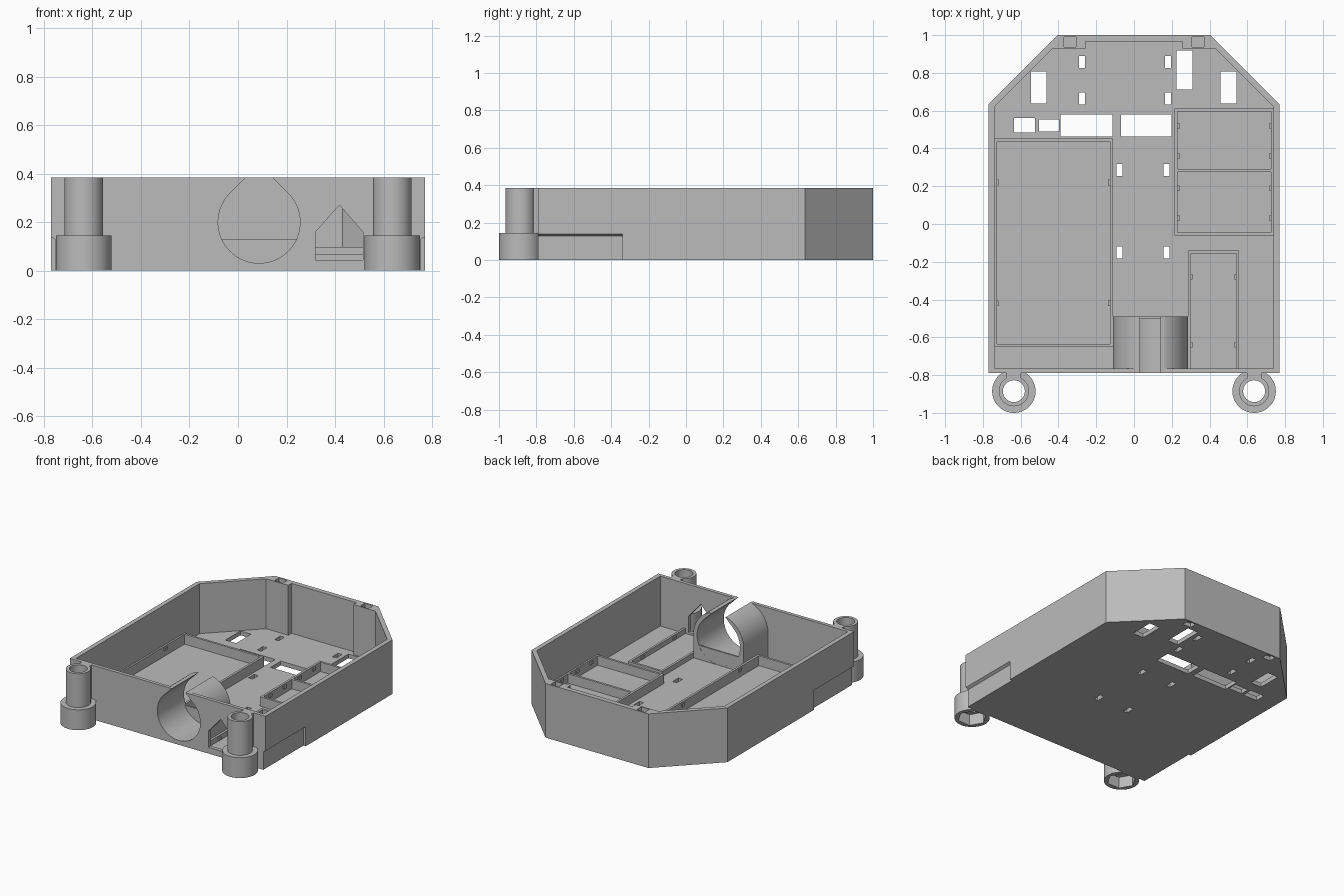
import bpy, bmesh, math

cube = bpy.data.objects.get("Cube")
if cube:
    bpy.data.objects.remove(cube, do_unlink=True)

grey = bpy.data.materials.new("plain_grey")
grey.use_nodes = True
COLOR = (0.5, 0.5, 0.5, 1)
grey.diffuse_color = COLOR
grey.node_tree.nodes["Principled BSDF"].inputs["Base Color"].default_value = COLOR

TOP, FLOOR = 0.385, 0.03


def prism(name, pts, lo, hi, axis="z"):
    """Extrude a 2D outline along z (points x, y) or along y (points x, z)."""
    place = (lambda a, b, h: (a, b, h)) if axis == "z" else (lambda a, b, h: (a, h, b))
    bm = bmesh.new()
    low = [bm.verts.new(place(a, b, lo)) for a, b in pts]
    high = [bm.verts.new(place(a, b, hi)) for a, b in pts]
    n = len(pts)
    bm.faces.new(low)
    bm.faces.new(high)
    for i in range(n):
        j = (i + 1) % n
        bm.faces.new((low[i], low[j], high[j], high[i]))
    bmesh.ops.recalc_face_normals(bm, faces=bm.faces)
    mesh = bpy.data.meshes.new(name)
    bm.to_mesh(mesh)
    bm.free()
    mesh.materials.append(grey)
    obj = bpy.data.objects.new(name, mesh)
    bpy.context.collection.objects.link(obj)
    return obj


def box(name, x0, x1, y0, y1, z0, z1):
    return prism(name, [(x0, y0), (x1, y0), (x1, y1), (x0, y1)], z0, z1)


def ring(cx, cy, r, n, start=0.0, sweep=2 * math.pi, closed=True):
    """Points on a circle or an arc."""
    steps = n if closed else n - 1
    return [(cx + r * math.cos(start + sweep * i / steps),
             cy + r * math.sin(start + sweep * i / steps)) for i in range(n)]


def combine(obj, tools, operation="DIFFERENCE"):
    """Apply a boolean with each tool, then delete the tools."""
    bpy.context.view_layer.objects.active = obj
    for tool in tools:
        tool.hide_render = True
        mod = obj.modifiers.new("boolean", "BOOLEAN")
        mod.operation = operation
        mod.solver = "EXACT"
        mod.object = tool
        bpy.ops.object.modifier_apply(modifier=mod.name)
        bpy.data.objects.remove(tool, do_unlink=True)


def smooth(obj):
    bpy.ops.object.select_all(action="DESELECT")
    obj.select_set(True)
    bpy.context.view_layer.objects.active = obj
    bpy.ops.object.shade_smooth_by_angle(angle=math.radians(30))


def mirrored(half):
    return half + [(-x, y) for x, y in reversed(half)]


# Tray shell with two thick pads at the back corners
shell = prism("tray_shell", mirrored([(0.77, -0.79), (0.77, 0.635), (0.405, 1.0)]), 0, TOP)
cavity = prism("cavity", mirrored([(0.738, -0.765), (0.738, 0.622), (0.43, 0.93),
                                   (0.256, 0.93), (0.256, 0.966)]), FLOOR, 1)
cutters = [cavity]

# Floor windows: x range, y range
for x0, x1, y0, y1 in [(-0.546, -0.462, 0.638, 0.807), (0.457, 0.543, 0.638, 0.807),
                       (0.225, 0.31, 0.712, 0.918), (-0.636, -0.525, 0.485, 0.56),
                       (-0.504, -0.398, 0.49, 0.554), (-0.388, -0.113, 0.464, 0.58),
                       (-0.07, 0.198, 0.464, 0.58)]:
    cutters.append(box("window", x0, x1, y0, y1, -0.1, 0.1))

# Small strap slots in pairs
for xa, xb, y in [(-0.275, 0.18, 0.858), (-0.275, 0.18, 0.665),
                  (-0.077, 0.172, 0.285), (-0.077, 0.172, -0.15)]:
    for x in (xa, xb):
        cutters.append(box("slot", x - 0.016, x + 0.016, y - 0.032, y + 0.032, -0.1, 0.1))

# Square pockets in the back pads, and recesses low on both sides
for s in (-1, 1):
    x = s * 0.338
    for z0, z1 in ((TOP - 0.05, 1), (-1, FLOOR)):
        cutters.append(box("pocket", x - 0.032, x + 0.032, 0.938, 0.99, z0, z1))
    wedge = [(s * a, b) for a, b in [(0.752, -0.1), (0.9, -0.1), (0.9, 0.22), (0.752, 0.128)]]
    cutters.append(prism("side_recess", wedge, -1, -0.34, "y"))

# House-shaped port in the front wall
cutters.append(prism("port", [(0.32, 0.045), (0.515, 0.045), (0.515, 0.16),
                              (0.418, 0.27), (0.32, 0.16)], -0.9, -0.7, "y"))

# Teardrop tunnel
CX, CZ, R_IN, R_OUT = 0.087, 0.2, 0.169, 0.198
tear = ring(CX, CZ, R_IN, 49, math.radians(135), math.radians(270), closed=False)
tear.append((CX, CZ + R_IN * math.sqrt(2)))
cutters.append(prism("bore", tear, -0.9, -0.7, "y"))
combine(shell, cutters)

lift = math.asin((TOP - CZ) / R_OUT)
right = ring(CX, CZ, R_OUT, 20, 0, lift, closed=False)
arch = [(CX + R_OUT, 0.02)] + right
arch += [(2 * CX - x, z) for x, z in reversed(arch)]
tunnel = prism("tunnel", arch, -0.77, -0.49, "y")
combine(tunnel, [prism("tunnel_bore", tear, -0.9, -0.4, "y")])
smooth(tunnel)
box("tunnel_sill", CX - 0.18, CX + 0.18, -0.502, -0.491, 0.02, 0.13)


# Compartment walls on the floor
def frame(name, x0, x1, y0, y1, height, t=0.016, front=True):
    outer = box(name, x0, x1, y0, y1, FLOOR - 0.01, height)
    low = y0 + t if front else y0 - 1
    combine(outer, [box("hollow", x0 + t, x1 - t, low, y1 - t, -1, 1)])


frame("large_compartment", -0.742, -0.112, -0.65, 0.452, 0.1)
frame("back_compartment", 0.215, 0.742, -0.06, 0.29, 0.097)
frame("rear_compartment", 0.215, 0.742, 0.274, 0.612, 0.097)
frame("small_compartment", 0.285, 0.556, -0.77, -0.14, 0.066, front=False)

# Little retaining bumps on the compartment walls
for xs, ys, z in [((-0.725, -0.13), (0.22, -0.42), 0.09), ((0.303, 0.538), (-0.28, -0.64), 0.056),
                  ((0.233, 0.724), (0.52, 0.36, 0.19, 0.03), 0.087)]:
    for x in xs:
        for y in ys:
            box("retaining_bump", x - 0.007, x + 0.007, y - 0.015, y + 0.015, z - 0.02, z)

# Front mounting posts with a through hole and a hexagonal nut pocket
for side, s in (("left", 1), ("right", -1)):
    cx, cy = s * 0.636, -0.885
    post = prism(side + "_post", ring(cx, cy, 0.08, 48), 0, TOP)
    combine(post, [prism("base", ring(cx, cy, 0.115, 48), 0, 0.145),
                   box("neck", cx - 0.038, cx + 0.038, -0.83, -0.78, 0, TOP)], "UNION")
    combine(post, [prism("hole", ring(cx, cy, 0.058, 48), -1, 1),
                   prism("nut_pocket", ring(cx, cy, 0.095, 6), -1, 0.08)])
    smooth(post)
